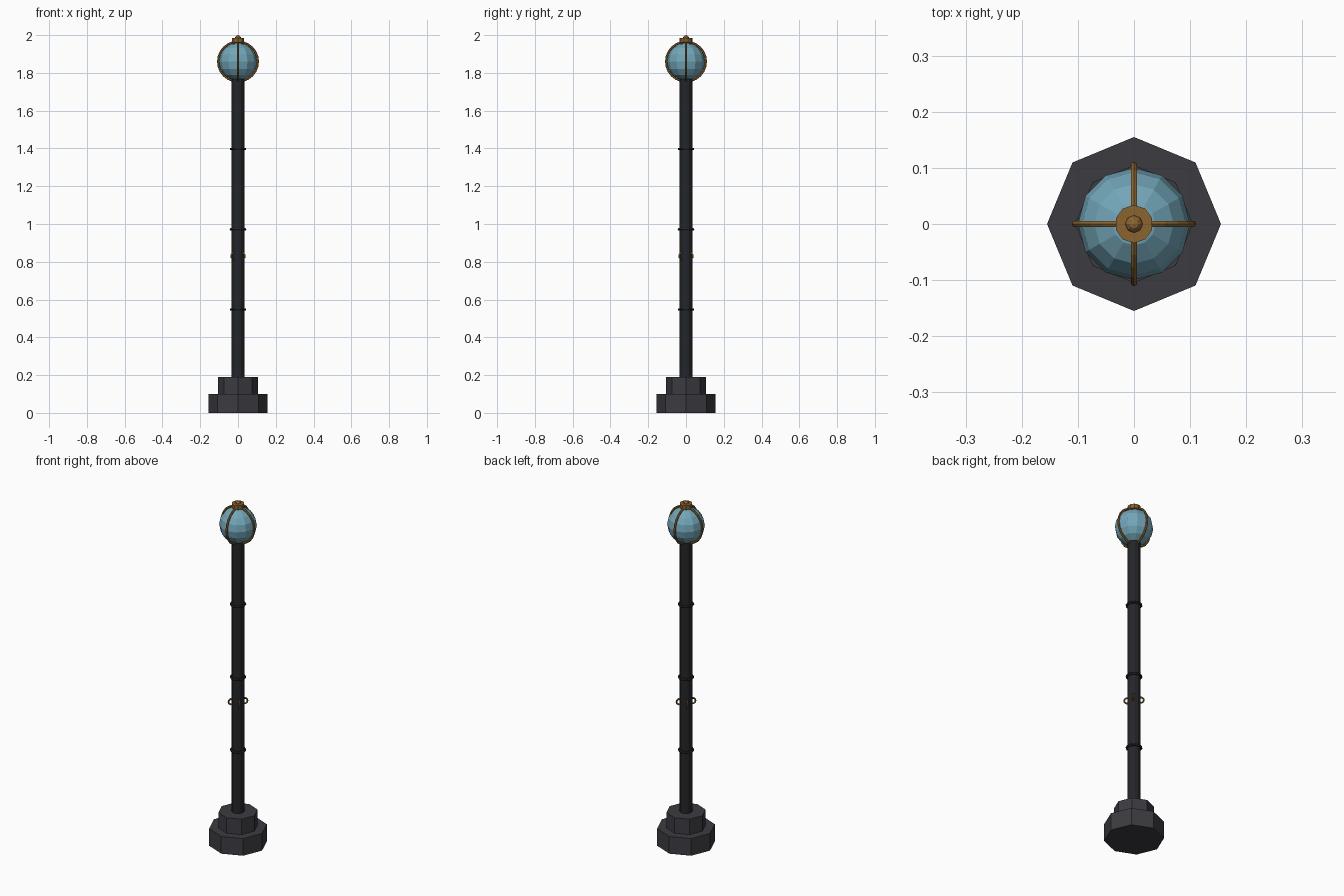
import bpy
from math import pi, cos, sin

if "Cube" in bpy.data.objects:
    bpy.data.objects.remove(bpy.data.objects["Cube"])


def material(name, rgb):
    m = bpy.data.materials.new(name)
    m.diffuse_color = (*rgb, 1)
    m.use_nodes = True
    m.node_tree.nodes["Principled BSDF"].inputs["Base Color"].default_value = m.diffuse_color
    return m


stone = material("dark_stone", (0.045, 0.043, 0.052))
iron = material("black_iron", (0.018, 0.019, 0.022))
brass = material("brass", (0.26, 0.13, 0.03))
glass = material("blue_glass", (0.17, 0.38, 0.48))


def finish(name, mat):
    ob = bpy.context.object
    ob.name = name
    ob.data.materials.append(mat)
    return ob


def prism(name, sides, r, z0, z1, mat):
    bpy.ops.mesh.primitive_cylinder_add(vertices=sides, radius=r, depth=z1 - z0,
                                        location=(0, 0, (z0 + z1) / 2))
    return finish(name, mat)


def ring(name, major, minor, loc, mat, rot=(0, 0, 0), segs=12, sides=6):
    bpy.ops.mesh.primitive_torus_add(major_radius=major, minor_radius=minor,
                                     major_segments=segs, minor_segments=sides,
                                     location=loc, rotation=rot)
    return finish(name, mat)


# Stepped octagonal base
prism("base_lower", 8, 0.155, 0, 0.10, stone)
prism("base_upper", 8, 0.105, 0.10, 0.19, stone)

# Pole with raised bands
prism("pole", 12, 0.034, 0.19, 1.77, iron)
for i, z in enumerate((0.547, 0.972, 1.397)):
    ring(f"pole_band_{i + 1}", 0.037, 0.007, (0, 0, z), iron)

# Small brass loops on the pole diagonals
for i in range(4):
    a = pi / 4 + i * pi / 2
    ring(f"brass_loop_{i + 1}", 0.017, 0.005, (0.034 * cos(a), 0.034 * sin(a), 0.83),
         brass, rot=(pi / 2, 0, a), segs=10, sides=5)

# Faceted globe
bpy.ops.mesh.primitive_uv_sphere_add(segments=12, ring_count=8, radius=0.10,
                                     location=(0, 0, 1.86))
finish("globe", glass)

# Brass cage around the globe
for i in range(2):
    ring(f"cage_hoop_{i + 1}", 0.105, 0.006, (0, 0, 1.86), brass,
         rot=(pi / 2, 0, i * pi / 2), segs=24)

# Cap and finial
prism("cap", 10, 0.034, 1.961, 1.985, brass)
bpy.ops.mesh.primitive_uv_sphere_add(segments=8, ring_count=6, radius=0.016,
                                     location=(0, 0, 1.984))
finish("finial", brass)
